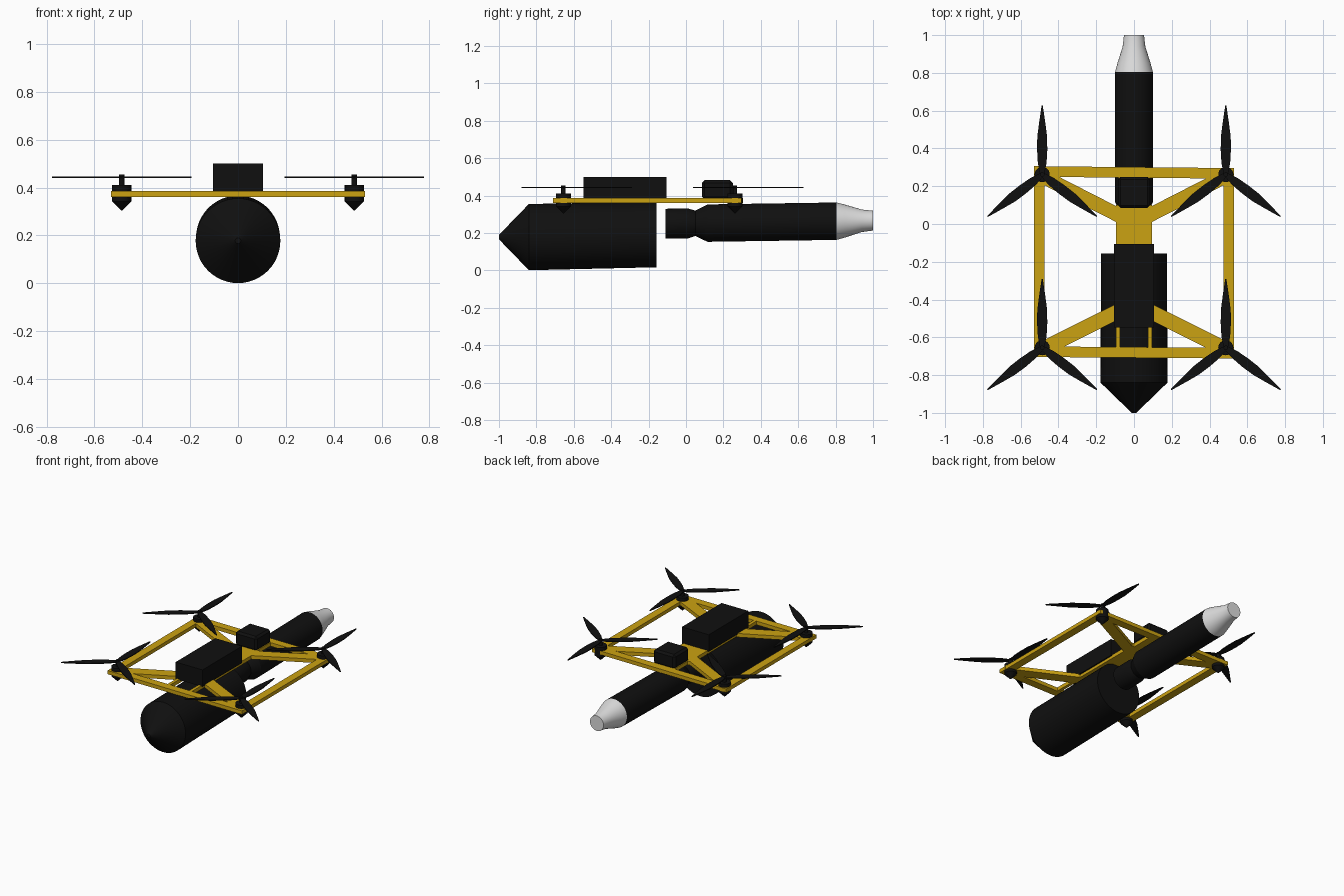
import bpy, bmesh, math
from mathutils import Vector

cube = bpy.data.objects.get("Cube")
if cube:
    bpy.data.objects.remove(cube, do_unlink=True)


def material(name, color):
    m = bpy.data.materials.new(name)
    m.use_nodes = True
    m.diffuse_color = (*color, 1)
    m.node_tree.nodes["Principled BSDF"].inputs["Base Color"].default_value = (*color, 1)
    return m


BLACK = material("black", (0.005, 0.005, 0.005))
YELLOW = material("frame yellow", (0.60, 0.36, 0.006))
SILVER = material("light grey", (0.72, 0.72, 0.72))


def finish(name, bm, mat, smooth=False):
    bmesh.ops.recalc_face_normals(bm, faces=bm.faces)
    mesh = bpy.data.meshes.new(name)
    bm.to_mesh(mesh)
    bm.free()
    mesh.materials.append(mat)
    ob = bpy.data.objects.new(name, mesh)
    bpy.context.collection.objects.link(ob)
    if smooth:
        bpy.ops.object.select_all(action='DESELECT')
        ob.select_set(True)
        bpy.context.view_layer.objects.active = ob
        bpy.ops.object.shade_smooth_by_angle(angle=math.radians(25))
    return ob


def lathe(name, profile, mat, place, sides=48):
    """Revolve (position, radius) pairs; place maps (a, b, position) to a point."""
    bm = bmesh.new()
    rings = []
    for t, r in profile:
        angles = [2 * math.pi * i / sides for i in range(sides)]
        rings.append([bm.verts.new(place(r * math.cos(a), r * math.sin(a), t)) for a in angles])
    for low, high in zip(rings, rings[1:]):
        for i in range(sides):
            j = (i + 1) % sides
            bm.faces.new((low[i], low[j], high[j], high[i]))
    bm.faces.new(rings[0])
    bm.faces.new(rings[-1])
    return finish(name, bm, mat, True)


def prism(name, outline, z0, z1, mat):
    bm = bmesh.new()
    face = bm.faces.new([bm.verts.new((x, y, z0)) for x, y in outline])
    top = bmesh.ops.extrude_face_region(bm, geom=[face])["geom"]
    for v in top:
        if isinstance(v, bmesh.types.BMVert):
            v.co.z = z1
    return finish(name, bm, mat)


def bar(name, start, end, width, z0=0.36, z1=0.386, mat=YELLOW):
    """Straight bar of the given width between two plan points."""
    p, q = Vector(start), Vector(end)
    d = (q - p).normalized()
    n = Vector((-d.y, d.x)) * width / 2
    return prism(name, [p - n, q - n, q + n, p + n], z0, z1, mat)


# Bodies, both pitched very slightly upward toward the back
def hull_place(a, b, y):
    return (a, y, 0.178 + 0.02 * (max(y, -0.84) + 0.84) + b)


def tube_place(a, b, y):
    return (a, y, 0.251 + 0.015 * y + b)


lathe("front_hull", [(-1, 0.012), (-0.84, 0.177), (-0.157, 0.175)], BLACK, hull_place)
lathe("rear_tube", [(-0.11, 0.08), (0.01, 0.08), (0.05, 0.068), (0.115, 0.1), (0.805, 0.1)],
      BLACK, tube_place)
lathe("tail_nozzle", [(0.805, 0.1), (0.85, 0.088), (0.94, 0.06), (1, 0.053)],
      SILVER, tube_place)

# Flat yellow frame
bar("rear_crossbar", (-0.53, 0.278), (0.53, 0.268), 0.056)
bar("front_crossbar", (-0.53, -0.676), (0.53, -0.684), 0.056)
bar("center_plate", (0, -0.5), (0, 0.1), 0.19)
bar("rear_box_mount", (0, 0.09), (0, 0.26), 0.165)
for side, s in (("left", 1), ("right", -1)):
    bar(side + "_side_bar", (s * 0.502, -0.70), (s * 0.502, 0.295), 0.055)
    bar(side + "_inner_rail", (s * 0.085, -0.66), (s * 0.085, 0.1), 0.022)
    bar(side + "_front_brace", (s * 0.08, -0.46), (s * 0.48, -0.66), 0.08)
    bar(side + "_rear_brace", (s * 0.06, 0.035), (s * 0.48, 0.25), 0.075)

# Equipment boxes on the deck
bar("battery_box", (0, -0.548), (0, -0.105), 0.21, 0.38, 0.5, BLACK)
box = bar("rear_control_box", (0, 0.085), (0, 0.25), 0.17, 0.38, 0.482, BLACK)
bevel = box.modifiers.new("bevel", 'BEVEL')
bevel.width = 0.014
bevel.segments = 1

# Motors and three-bladed propellers
HALF_BLADE = [(0.005, 0.012), (0.06, 0.023), (0.13, 0.027), (0.2, 0.026), (0.27, 0.017),
              (0.365, 0.003)]
for end, cy in (("front", -0.655), ("rear", 0.262)):
    for side, s in (("left", 1), ("right", -1)):
        label = end + "_" + side
        cx = s * 0.486

        def at_motor(a, b, z, cx=cx, cy=cy):
            return (cx + a, cy + b, z)

        lathe(label + "_motor", [(0.305, 0.002), (0.342, 0.04), (0.41, 0.04)],
              BLACK, at_motor, 24)
        lathe(label + "_shaft", [(0.40, 0.012), (0.454, 0.012)], BLACK, at_motor, 16)
        outline = HALF_BLADE + [(r, -w) for r, w in reversed(HALF_BLADE)]
        for k, degrees in enumerate((90, -37.5, -142.5)):
            ca, sa = math.cos(math.radians(degrees)), math.sin(math.radians(degrees))
            points = [(cx + r * ca - w * sa, cy + r * sa + w * ca) for r, w in outline]
            prism(f"{label}_blade_{k + 1}", points, 0.440, 0.446, BLACK)
